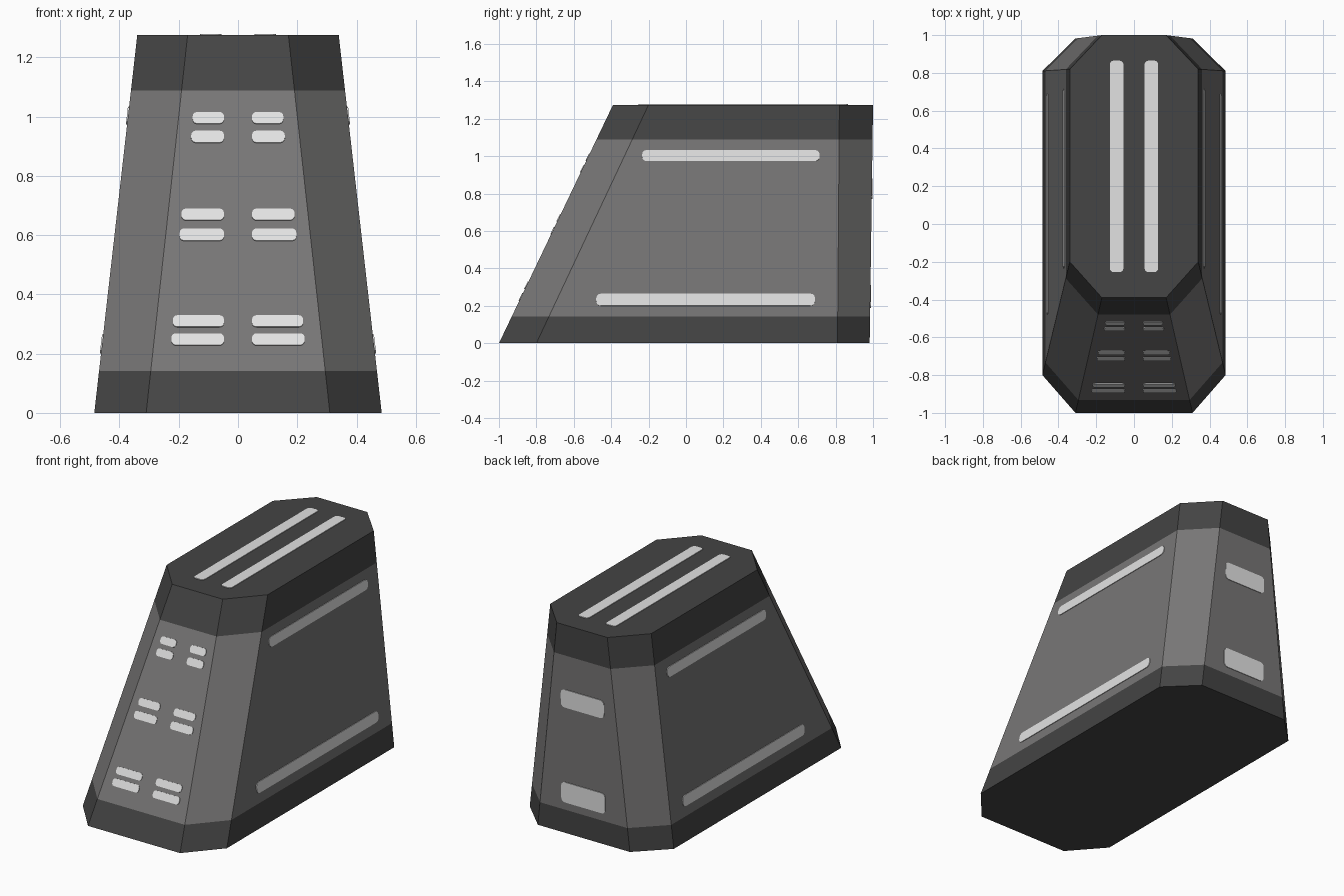
import bpy, bmesh, math
from mathutils import Vector

if "Cube" in bpy.data.objects:
    bpy.data.objects.remove(bpy.data.objects["Cube"])

H = 1.275
# Quarter corners (x, y) of the octagon at floor and at roof, on the +x side
FLOOR = [(0.31, -1.0), (0.485, -0.80), (0.485, 0.81), (0.31, 0.982)]
ROOF = [(0.17, -0.39), (0.34, -0.20), (0.34, 0.82), (0.17, 1.0)]


def material(name, rgb):
    m = bpy.data.materials.new(name)
    m.diffuse_color = (*rgb, 1)
    m.use_nodes = True
    m.node_tree.nodes["Principled BSDF"].inputs["Base Color"].default_value = m.diffuse_color
    return m


dark = material("charcoal", (0.058, 0.058, 0.058))
grey = material("mid grey", (0.185, 0.181, 0.180))
light = material("light grey", (0.76, 0.76, 0.76))


def finish(bm, name, mats):
    bmesh.ops.recalc_face_normals(bm, faces=bm.faces[:])
    me = bpy.data.meshes.new(name)
    bm.to_mesh(me)
    bm.free()
    for m in mats:
        me.materials.append(m)
    ob = bpy.data.objects.new(name, me)
    bpy.context.collection.objects.link(ob)
    return ob


def corner(i, z):
    t = z / H
    return [FLOOR[i][k] * (1 - t) + ROOF[i][k] * t for k in (0, 1)]


# Tapered octagonal body, with dark bands at base and top
bm = bmesh.new()
rings = []
for z in (0, 0.142, 1.088, H):
    half = [corner(i, z) for i in range(4)]
    outline = half + [(-x, y) for x, y in reversed(half)]
    rings.append([bm.verts.new((x, y, z)) for x, y in outline])
for level in range(3):
    a, b = rings[level], rings[level + 1]
    for i in range(8):
        j = (i + 1) % 8
        f = bm.faces.new((a[i], a[j], b[j], b[i]))
        f.material_index = 1 if level == 1 else 0
bm.faces.new(rings[0])
bm.faces.new(rings[3])
finish(bm, "body", [dark, grey])


# Each wall maps two flat coordinates onto the body surface
def front(x, z):
    return Vector((x, corner(0, z)[1], z))


def back(x, z):
    return Vector((x, corner(3, z)[1], z))


def right(y, z):
    return Vector((corner(1, z)[0], y, z))


def left(y, z):
    return Vector((-corner(1, z)[0], y, z))


def roof(x, y):
    return Vector((x, y, H))


def slots(name, wall, rects, radius):
    """Thin rounded plates lying on a wall; rects are (u0, u1, v0, v1)."""
    bm = bmesh.new()
    for u0, u1, v0, v1 in rects:
        pts = []
        for q, (cu, cv) in enumerate([(u1 - radius, v1 - radius), (u0 + radius, v1 - radius),
                                      (u0 + radius, v0 + radius), (u1 - radius, v0 + radius)]):
            for k in range(4):
                a = math.radians(90 * q + 30 * k)
                pts.append(wall(cu + radius * math.cos(a), cv + radius * math.sin(a)))
        n = (pts[4] - pts[0]).cross(pts[8] - pts[0]).normalized()
        if n.dot(pts[0] - Vector((0, 0.1, 0.6))) < 0:
            n = -n
        low = [bm.verts.new(p - n * 0.003) for p in pts]
        top = [bm.verts.new(p + n * 0.004) for p in pts]
        bm.faces.new(low)
        bm.faces.new(top)
        for i in range(16):
            j = (i + 1) % 16
            bm.faces.new((low[i], low[j], top[j], top[i]))
    finish(bm, name, [light])


# Front vents: three pairs of rows, mirrored
rows = [(0.153, 0.975, 1.014), (0.158, 0.911, 0.951), (0.191, 0.649, 0.688),
        (0.197, 0.580, 0.621), (0.220, 0.289, 0.328), (0.225, 0.227, 0.267)]
vents = [(0.047, w, a, b) for w, a, b in rows]
slots("front_vents", front, vents + [(-w, -i, a, b) for i, w, a, b in vents], 0.015)

# Side strips, roof strips and rear panels
strips = [(-0.235, 0.715, 0.973, 1.033), (-0.48, 0.69, 0.20, 0.265)]
slots("right_strips", right, strips, 0.025)
slots("left_strips", left, strips, 0.025)
slots("roof_strips", roof, [(0.056, 0.128, -0.255, 0.865), (-0.128, -0.056, -0.255, 0.865)], 0.02)
slots("rear_panels", back, [(-0.145, 0.145, 0.77, 0.88), (-0.148, 0.148, 0.188, 0.312)], 0.025)
